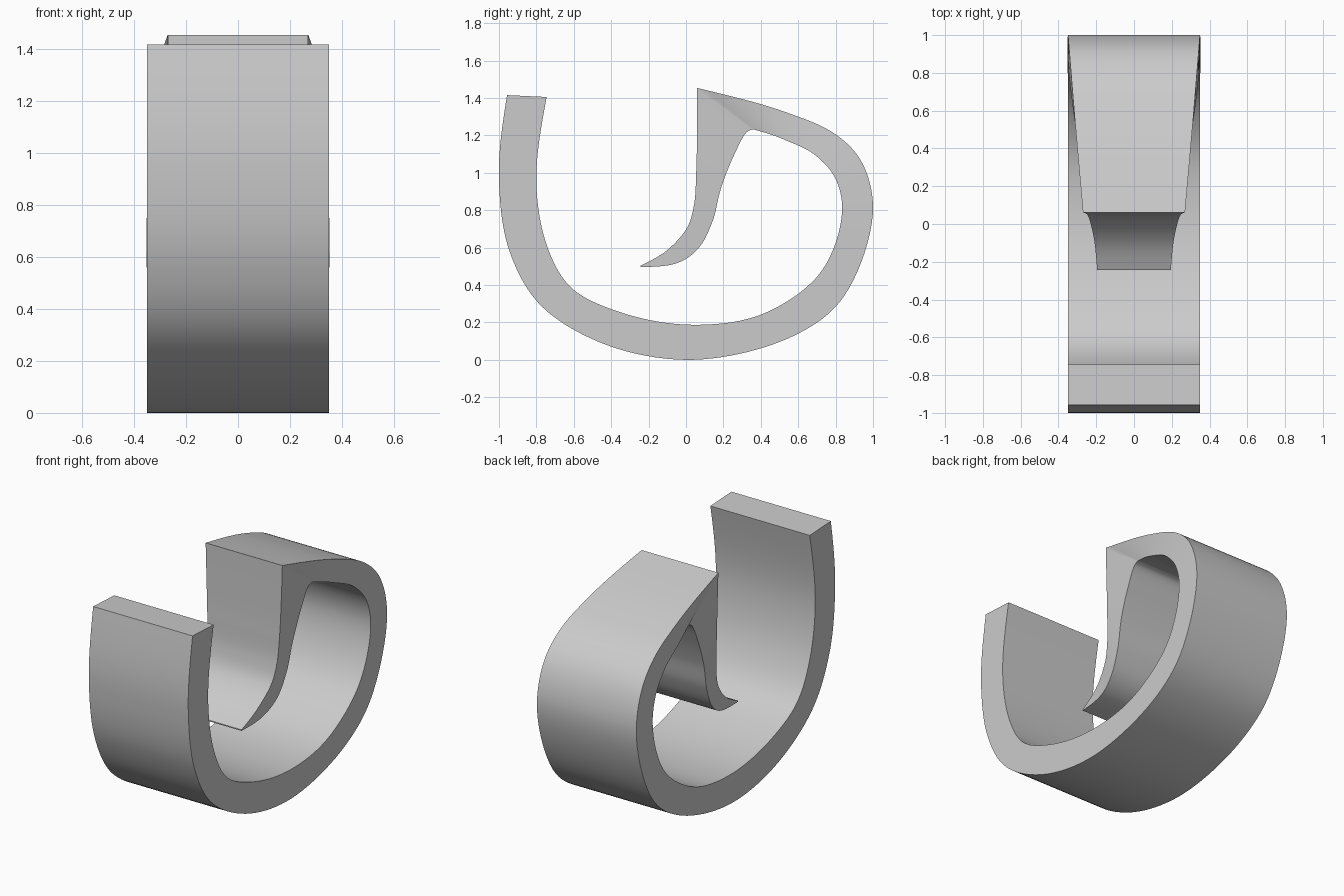
import bpy, bmesh, math
from mathutils import Vector

if "Cube" in bpy.data.objects:
    bpy.data.objects.remove(bpy.data.objects["Cube"])

# stations along the band: outer y, outer z, inner y, inner z, half width
LOOP = [
    (-0.957, 1.415, -0.745, 1.405, 0.35),
    (-1.0, 0.95, -0.80, 0.94, 0.35),
    (-0.94, 0.57, -0.74, 0.60, 0.35),
    (-0.79, 0.305, -0.62, 0.392, 0.35),
    (-0.465, 0.095, -0.36, 0.257, 0.35),
    (0.04, 0.0, 0.04, 0.187, 0.35),
    (0.58, 0.13, 0.445, 0.26, 0.35),
    (0.845, 0.34, 0.71, 0.455, 0.35),
    (1.0, 0.82, 0.835, 0.81, 0.35),
    (0.935, 1.065, 0.79, 0.985, 0.344),
    (0.80, 1.205, 0.69, 1.095, 0.333),
    (0.53, 1.325, 0.53, 1.175, 0.311),
    (0.06, 1.453, 0.36, 1.232, 0.27),
]
TONGUE = [
    LOOP[-1],
    (0.06, 1.38, 0.325, 1.217, 0.268),
    (0.059, 1.22, 0.255, 1.09, 0.263),
    (0.055, 1.015, 0.185, 0.91, 0.255),
    (0.043, 0.83, 0.14, 0.735, 0.244),
    (0.005, 0.705, 0.07, 0.60, 0.23),
    (-0.09, 0.595, -0.04, 0.52, 0.21),
    (-0.243, 0.503, -0.243, 0.496, 0.195),
]


def smooth_path(pts, steps=10):
    """Smooth interpolation through the stations, chord-aware."""
    p = [Vector(q) for q in pts]
    t = [0.0]
    for a, b in zip(p, p[1:]):
        t.append(t[-1] + (a - b).length ** 0.7)
    n = len(p)
    sl = [(p[i + 1] - p[i]) / (t[i + 1] - t[i]) for i in range(n - 1)]
    m = [sl[0]]
    for i in range(1, n - 1):
        h0, h1 = t[i] - t[i - 1], t[i + 1] - t[i]
        m.append((sl[i - 1] * h1 + sl[i] * h0) / (h0 + h1))
    m.append(sl[-1])
    m[0] = sl[0] * 1.5 - m[1] * 0.5
    m[-1] = sl[-1] * 1.5 - m[-2] * 0.5
    out = []
    for i in range(n - 1):
        h = t[i + 1] - t[i]
        for k in range(steps):
            u = k / steps
            out.append(p[i] * (2*u**3 - 3*u**2 + 1) + m[i] * h * (u**3 - 2*u**2 + u)
                       + p[i + 1] * (3*u**2 - 2*u**3) + m[i + 1] * h * (u**3 - u**2))
    out.append(p[-1])
    return out


# curled band with tapering tongue, skinned from rectangular sections
stations = smooth_path(LOOP)[:-1] + smooth_path(TONGUE)
bm = bmesh.new()
rings = []
for oy, oz, iy, iz, w in stations:
    oz = max(oz, 0.0)
    rings.append([bm.verts.new(c) for c in
                  ((-w, oy, oz), (w, oy, oz), (w, iy, iz), (-w, iy, iz))])
for a, b in zip(rings, rings[1:]):
    for k in range(4):
        j = (k + 1) % 4
        bm.faces.new((a[k], a[j], b[j], b[k]))
bm.faces.new(rings[0])
bm.faces.new(rings[-1])
bmesh.ops.recalc_face_normals(bm, faces=bm.faces)
mesh = bpy.data.meshes.new("curled_band")
bm.to_mesh(mesh)
bm.free()
band = bpy.data.objects.new("curled_band", mesh)
bpy.context.collection.objects.link(band)
bpy.context.view_layer.objects.active = band
band.select_set(True)
bpy.ops.object.shade_smooth_by_angle(angle=math.radians(35))
